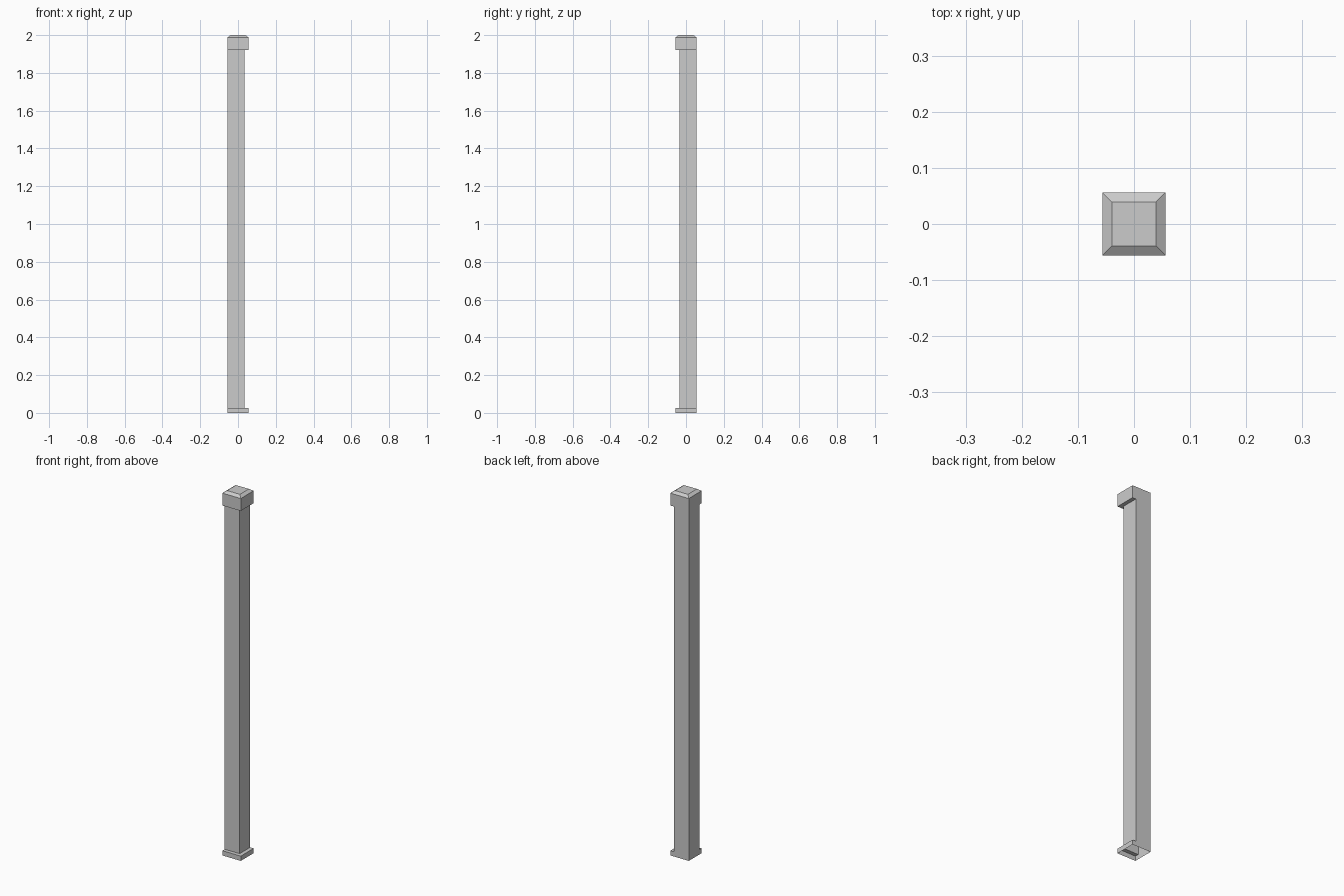
import bpy, bmesh

if "Cube" in bpy.data.objects:
    bpy.data.objects.remove(bpy.data.objects["Cube"])

H = 0.056          # half width of cap and base
S = 0.035          # inner limit of the shaft on its two set-back sides
Z_BASE, Z_CAP, Z_BEVEL, Z_TOP = 0.026, 1.92, 1.988, 2.0


def square(h):
    return [(-h, -h), (h, -h), (h, h), (-h, h)]


SHAFT = [(-H, -S), (S, -S), (S, H), (-H, H)]
# L-shaped ledge left where the shaft is set back from the front and right
LEDGE = [(-H, -H), (H, -H), (H, H), (S, H), (S, -S), (-H, -S)]


def build(name, levels, ledge_z, ledge_up, top=False):
    """Loft outlines into walls, then add an optional ledge and top face."""
    bm = bmesh.new()
    rings = [[bm.verts.new((x, y, z)) for x, y in pts] for pts, z in levels]
    for a, b in zip(rings, rings[1:]):
        for i in range(4):
            j = (i + 1) % 4
            bm.faces.new((a[i], a[j], b[j], b[i]))
    if top:
        bm.faces.new(rings[-1])
    if ledge_z is not None:
        pts = LEDGE if ledge_up else LEDGE[::-1]
        bm.faces.new([bm.verts.new((x, y, ledge_z)) for x, y in pts])
        bmesh.ops.remove_doubles(bm, verts=bm.verts, dist=0.0001)
    mesh = bpy.data.meshes.new(name)
    bm.to_mesh(mesh)
    bm.free()
    obj = bpy.data.objects.new(name, mesh)
    bpy.context.collection.objects.link(obj)


# Base trim, open underneath
build("base_trim", [(square(H), 0), (square(H), Z_BASE)], Z_BASE, True)

# Hollow shaft, flush with the back and left sides
build("shaft", [(SHAFT, Z_BASE), (SHAFT, Z_CAP)], None, True)

# Cap with a bevelled top
build("cap", [(square(H), Z_CAP), (square(H), Z_BEVEL), (square(0.039), Z_TOP)],
      Z_CAP, False, top=True)
